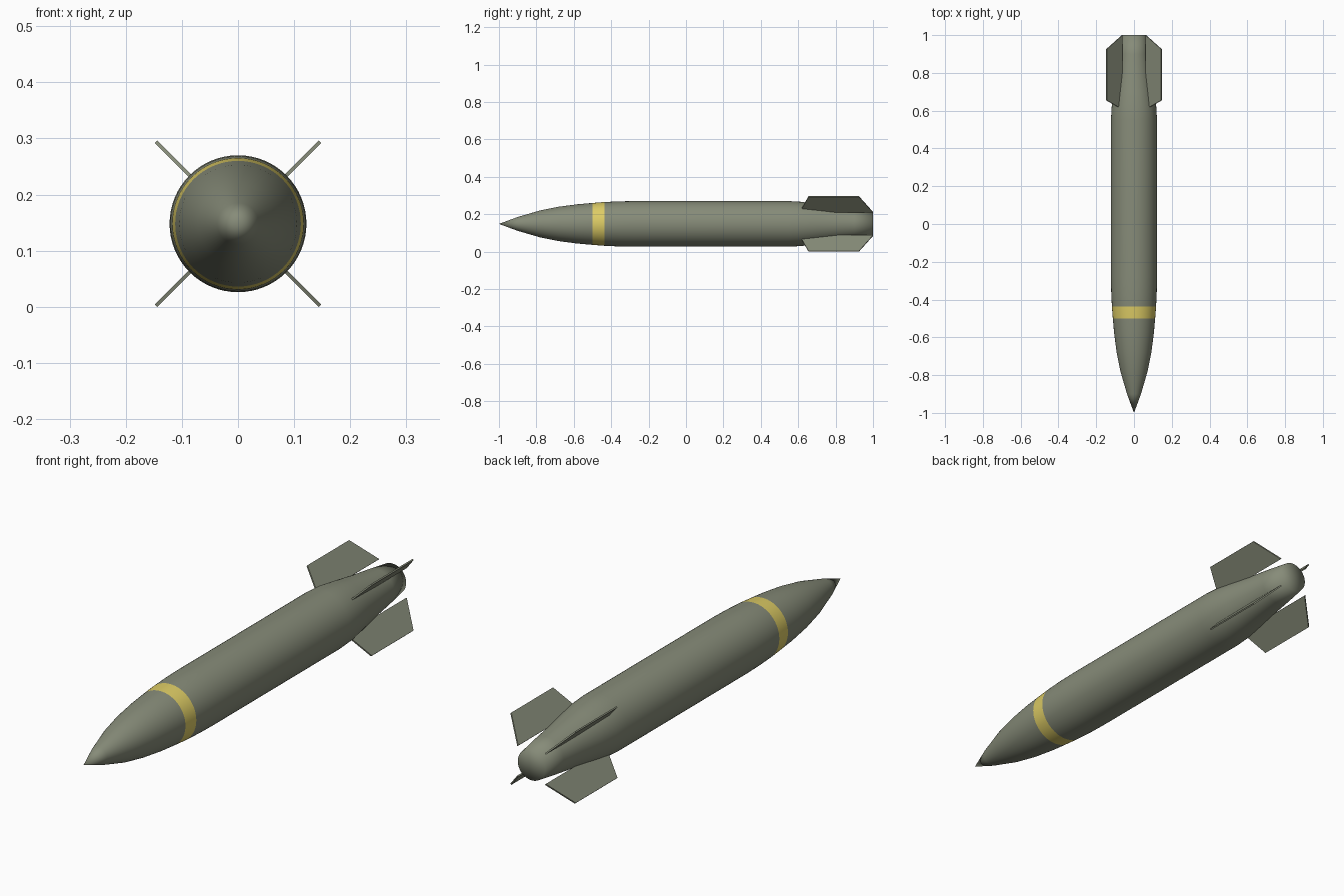
import bpy, bmesh, math
from mathutils import Matrix, Vector

if "Cube" in bpy.data.objects:
    bpy.data.objects.remove(bpy.data.objects["Cube"])

CENTER_Z = 0.148
SEGMENTS = 64


def material(name, color):
    m = bpy.data.materials.new(name)
    m.diffuse_color = (*color, 1)
    m.use_nodes = True
    m.node_tree.nodes["Principled BSDF"].inputs["Base Color"].default_value = m.diffuse_color
    return m


olive = material("olive_paint", (0.24, 0.26, 0.19))
yellow = material("yellow_paint", (0.72, 0.60, 0.13))


def finish(bm, name, mats):
    bmesh.ops.recalc_face_normals(bm, faces=bm.faces)
    mesh = bpy.data.meshes.new(name)
    bm.to_mesh(mesh)
    bm.free()
    for m in mats:
        mesh.materials.append(m)
    ob = bpy.data.objects.new(name, mesh)
    ob.location.z = CENTER_Z
    bpy.context.collection.objects.link(ob)
    return ob


# Body: (y, radius) profile revolved around the y axis
profile = [(-1, 0), (-0.9, 0.037), (-0.78, 0.072), (-0.68, 0.092), (-0.58, 0.105),
           (-0.5, 0.112), (-0.437, 0.117), (-0.36, 0.1205), (-0.28, 0.122),
           (0.55, 0.122), (0.62, 0.118), (0.7, 0.106), (0.8, 0.09),
           (0.9, 0.077), (1, 0.062), (1, 0)]
bm = bmesh.new()
verts = [bm.verts.new((r, y, 0)) for y, r in profile]
edges = [bm.edges.new(pair) for pair in zip(verts, verts[1:])]
bmesh.ops.spin(bm, geom=verts + edges, axis=(0, 1, 0), cent=(0, 0, 0),
               angle=math.tau, steps=SEGMENTS)
bmesh.ops.remove_doubles(bm, verts=bm.verts, dist=1e-5)
for f in bm.faces:
    f.smooth = True
    # Yellow stripe behind the nose
    if -0.5 < f.calc_center_median().y < -0.437:
        f.material_index = 1
finish(bm, "body", [olive, yellow])

# Four tail fins: (y, radial distance) outline, floating clear of the tail end
outline = [(0.607, 0.088), (0.655, 0.2065), (0.925, 0.2065), (1.0, 0.088)]
THICK = 0.006
for i in range(4):
    bm = bmesh.new()
    face = bm.faces.new([bm.verts.new((r, y, -THICK / 2)) for y, r in outline])
    ext = bmesh.ops.extrude_face_region(bm, geom=[face])
    moved = [g for g in ext["geom"] if isinstance(g, bmesh.types.BMVert)]
    bmesh.ops.translate(bm, verts=moved, vec=Vector((0, 0, THICK)))
    turn = Matrix.Rotation(math.radians(45 + 90 * i), 4, 'Y')
    bmesh.ops.transform(bm, matrix=turn, verts=bm.verts)
    finish(bm, f"tail_fin_{i + 1}", [olive])
